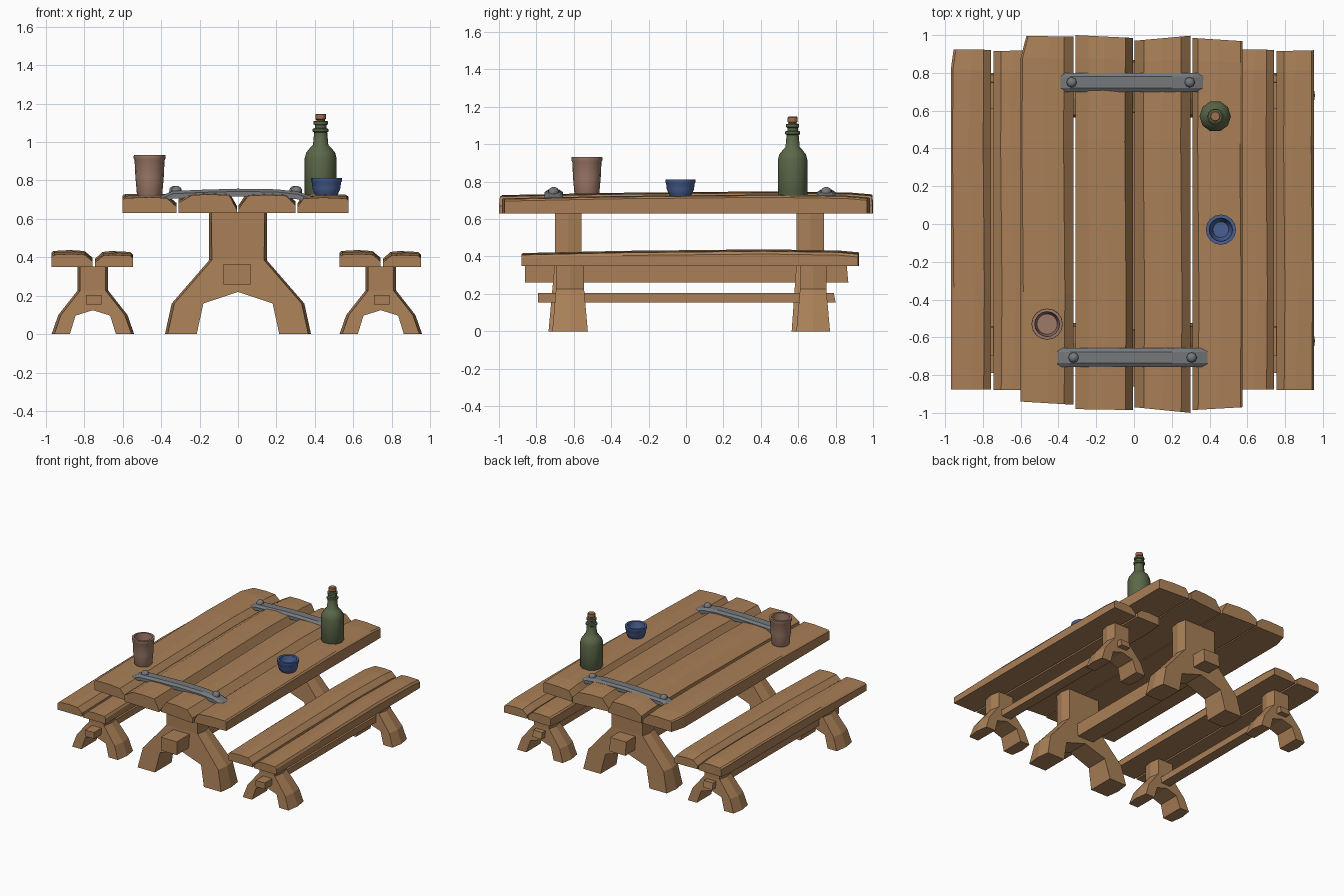
import bpy, bmesh, math

if "Cube" in bpy.data.objects:
    bpy.data.objects.remove(bpy.data.objects["Cube"])


def mat(name, r, g, b):
    m = bpy.data.materials.new(name)
    m.diffuse_color = (r, g, b, 1)
    m.use_nodes = True
    m.node_tree.nodes["Principled BSDF"].inputs["Base Color"].default_value = m.diffuse_color
    return m


WOOD = mat("oak wood", 0.40, 0.215, 0.095)
IRON = mat("grey iron", 0.18, 0.19, 0.20)
GREEN = mat("bottle green", 0.105, 0.135, 0.065)
BLUE = mat("blue glaze", 0.065, 0.115, 0.29)
CLAY = mat("pink clay", 0.34, 0.195, 0.14)
CORK = mat("cork", 0.36, 0.16, 0.075)


def make(name, verts, faces, material, smooth=False):
    me = bpy.data.meshes.new(name)
    me.from_pydata(verts, [], faces)
    bm = bmesh.new()
    bm.from_mesh(me)
    bmesh.ops.recalc_face_normals(bm, faces=bm.faces)
    bm.to_mesh(me)
    bm.free()
    me.materials.append(material)
    ob = bpy.data.objects.new(name, me)
    bpy.context.collection.objects.link(ob)
    if smooth:
        bpy.ops.object.select_all(action='DESELECT')
        bpy.context.view_layer.objects.active = ob
        ob.select_set(True)
        bpy.ops.object.shade_smooth_by_angle(angle=math.radians(40))
    return ob


def loft(name, rings, material, smooth=False):
    n = len(rings[0])
    verts = [p for r in rings for p in r]
    faces = [(i * n + j, i * n + (j + 1) % n, (i + 1) * n + (j + 1) % n, (i + 1) * n + j)
             for i in range(len(rings) - 1) for j in range(n)]
    faces += [tuple(range(n)), tuple(range(len(verts) - n, len(verts)))]
    return make(name, verts, faces, material, smooth)


def lathe(name, profile, x, y, sides, material):
    rings = [[(x + r * math.cos(2 * math.pi * k / sides), y + r * math.sin(2 * math.pi * k / sides), z)
              for k in range(sides)] for r, z in profile]
    return loft(name, rings, material, True)


def plank(name, x0, x1, base, top, left, right, front, back, cut=0.0):
    """left/right = (chamfer width, drop); front/back = y at the left and right edges."""
    rings = []
    sway = [(0, 0, -0.012), (0.3, 0.004, 0), (0.72, -0.003, 0.008), (0.94, 0, 0.002), (1, 0, -0.008)]
    for t, dx, dz in sway:
        xl = x0 + (cut if t == 1 else 0)
        z = top + dz
        prof = [(xl, base), (x1, base), (x1, z - right[1]), (x1 - right[0] + dx, z),
                ((xl + x1) / 2 + 5 * dx, z + 0.005), (xl + left[0] + dx, z), (xl, z - left[1])]
        ring = []
        for px, pz in prof:
            u = (px - x0) / (x1 - x0)
            a = front[0] + (front[1] - front[0]) * u
            b = back[0] + (back[1] - back[0]) * u
            ring.append((px, a + (b - a) * t, pz))
        rings.append(ring)
    return loft(name, rings, WOOD)


def trestle(name, cx, cy, half, h_top, h_foot):
    """half = right-hand outline, from top outer corner round to the arch peak."""
    right = half[:-1]
    outline = [(-x, z) for x, z in right[:4]][::-1] + right + [half[-1]] + [(-x, z) for x, z in right[4:]][::-1]
    n, zt = len(outline), half[0][1]
    waist = half[1][1]
    verts = []
    for side, shrink in ((-1, 0.014), (0, 0), (1, 0.014)):
        for i, (x, z) in enumerate(outline):
            h = h_top if z >= waist else h_top + (h_foot - h_top) * (1 - z / waist)
            s = shrink if i < 8 else 0
            verts.append((cx + x - math.copysign(s, x), cy + side * h, z))
    quads = [(0, 1, 11, 12), (1, 2, 10, 11), (2, 3, 4, 5), (2, 5, 10), (5, 6, 9, 10), (6, 7, 8, 9)]
    faces = quads + [tuple(i + 2 * n for i in q) for q in quads]
    for k in (0, n):
        faces += [(k + i, k + (i + 1) % n, k + n + (i + 1) % n, k + n + i) for i in range(n)]
    return make(name, verts, faces, WOOD)


def beam(name, x0, x1, z0, z1, y0, y1):
    return loft(name, [[(x0, y, z0 + d), (x1, y, z0 + d), (x1, y - e, z1), (x0, y - e, z1)]
                       for y, d, e in ((y0, 0, 0), (y1, 0, 0.01))], WOOD)


# Table top planks
plank("table_plank_1", -0.60, -0.32, 0.63, 0.72, (0.01, 0.008), (0.05, 0.045),
      (-0.94, -0.957), (0.995, 0.993), 0.03)
plank("table_plank_2", -0.31, -0.006, 0.63, 0.735, (0.07, 0.04), (0.04, 0.075),
      (-0.98, -0.985), (1.0, 0.985))
plank("table_plank_3", 0.002, 0.30, 0.63, 0.732, (0.05, 0.07), (0.05, 0.05),
      (-0.97, -1.0), (0.97, 0.997))
plank("table_plank_4", 0.31, 0.575, 0.63, 0.718, (0.03, 0.045), (0.012, 0.01),
      (-0.985, -0.97), (0.985, 0.968))

# Table trestles and stretcher
TABLE_LEG = [(0.152, 0.635), (0.15, 0.385), (0.345, 0.16), (0.38, 0),
             (0.215, 0), (0.18, 0.16), (0, 0.22)]
trestle("table_leg_front", 0, -0.63, TABLE_LEG, 0.07, 0.105)
trestle("table_leg_back", 0, 0.665, TABLE_LEG, 0.073, 0.1)
beam("table_stretcher", -0.075, 0.065, 0.26, 0.365, -0.86, 0.868)

# Two benches, the same build shifted sideways
BENCH_LEG = [(0.08, 0.352), (0.08, 0.227), (0.18, 0.1), (0.215, 0),
             (0.12, 0), (0.09, 0.097), (0, 0.125)]
for label, c in (("left", -0.755), ("right", 0.743)):
    plank(label + "_bench_outer_plank", c - 0.215, c - 0.001, 0.35, 0.425, (0.012, 0.01), (0.04, 0.035),
          (-0.875, -0.875), (0.925, 0.922), 0.015)
    plank(label + "_bench_inner_plank", c + 0.012, c + 0.21, 0.35, 0.42, (0.04, 0.035), (0.012, 0.015),
          (-0.88, -0.88), (0.915, 0.92))
    trestle(label + "_bench_leg_front", c, -0.62, BENCH_LEG, 0.075, 0.095)
    trestle(label + "_bench_leg_back", c, 0.68, BENCH_LEG, 0.07, 0.09)
    beam(label + "_bench_stretcher", c - 0.035, c + 0.045, 0.155, 0.205, -0.79, 0.80)

# Iron straps with rivets
for label, y, dx in (("front", -0.707, 0.0), ("back", 0.75, -0.01)):
    path = [(-0.405, 0.718), (-0.34, 0.745), (-0.18, 0.752), (0, 0.757),
            (0.2, 0.754), (0.31, 0.742), (0.39, 0.715)]
    sec = [(-0.05, -0.04), (-0.05, -0.014), (-0.03, 0), (0.03, 0), (0.05, -0.014), (0.05, -0.04)]
    loft(label + "_strap", [[(x, y + a, z + b) for a, b in sec] for x, z in path], IRON)
    for side, x in (("left", -0.32 + dx), ("right", 0.305 + dx)):
        lathe(f"{label}_{side}_rivet", [(0.028, 0.735), (0.027, 0.755), (0.019, 0.766), (0.007, 0.771)],
              x, y, 8, IRON)

# Clay cup
lathe("cup", [(0.06, 0.718), (0.066, 0.73), (0.074, 0.82), (0.078, 0.905), (0.083, 0.915), (0.082, 0.932),
              (0.066, 0.932), (0.064, 0.90), (0.054, 0.75)], -0.46, -0.53, 16, CLAY)

# Blue bowl
lathe("bowl", [(0.05, 0.715), (0.057, 0.722), (0.073, 0.76), (0.076, 0.79), (0.08, 0.795), (0.08, 0.812),
               (0.062, 0.812), (0.058, 0.78), (0.042, 0.745)], 0.46, -0.03, 16, BLUE)

# Bottle and cork
lathe("bottle", [(0.078, 0.72), (0.083, 0.728), (0.083, 0.915), (0.075, 0.945), (0.055, 0.97), (0.04, 0.985),
                 (0.034, 1.05), (0.042, 1.054), (0.042, 1.068), (0.03, 1.072), (0.03, 1.088),
                 (0.037, 1.092), (0.037, 1.108), (0.024, 1.11)], 0.43, 0.57, 10, GREEN)
lathe("cork_stopper", [(0.022, 1.10), (0.022, 1.115), (0.028, 1.12), (0.028, 1.143), (0.024, 1.147)],
      0.43, 0.57, 10, CORK)
